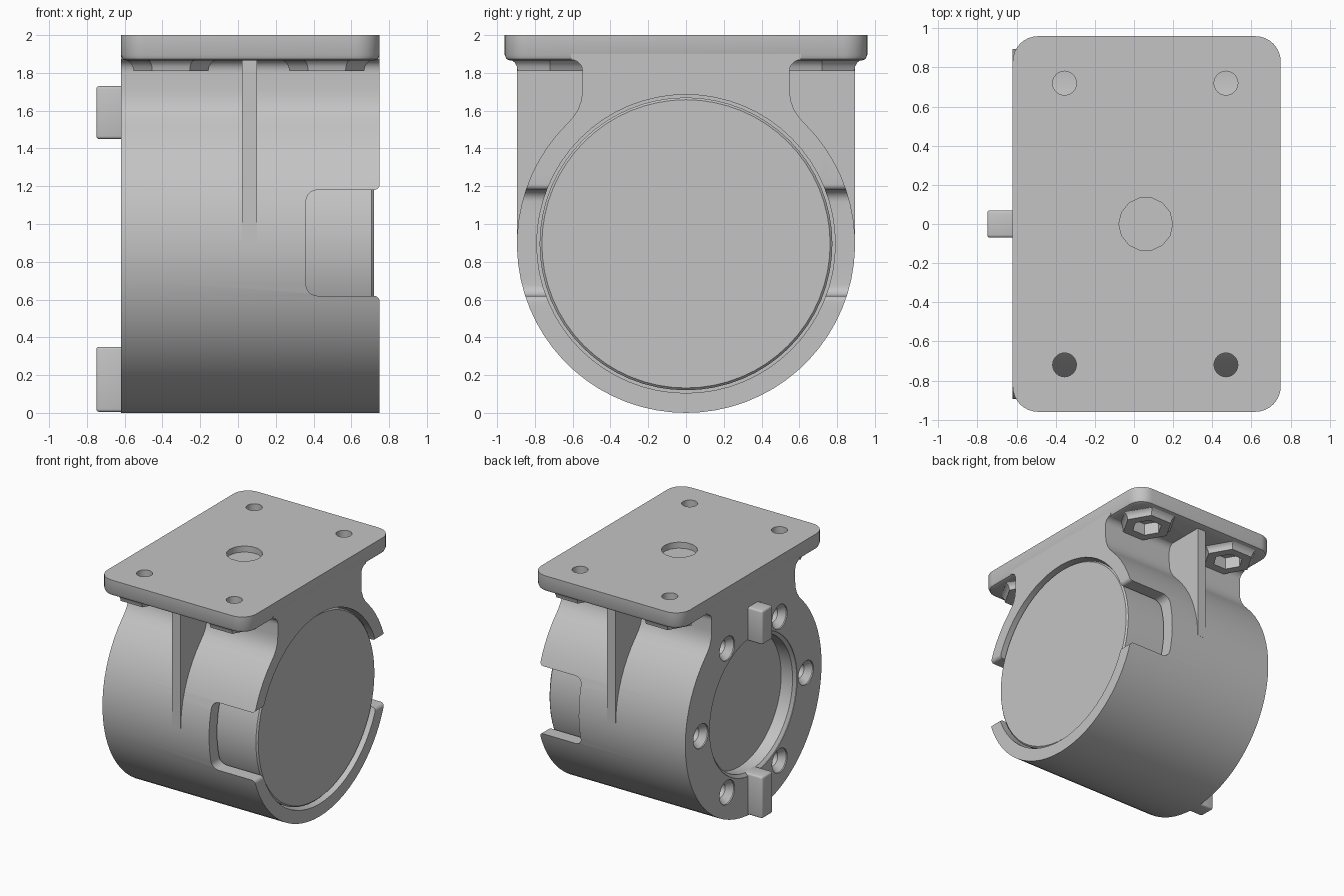
import bpy, bmesh, math
from mathutils import Vector

old = bpy.data.objects.get("Cube")
if old:
    bpy.data.objects.remove(old, do_unlink=True)

grey = bpy.data.materials.new("light_grey")
grey.use_nodes = True
colour = (0.55, 0.55, 0.55, 1)
grey.diffuse_color = colour
grey.node_tree.nodes["Principled BSDF"].inputs["Base Color"].default_value = colour

AXLE_Z, OUTER_R, BACK, FRONT = 0.895, 0.895, -0.62, 0.75
WALL = -0.49          # inner side of the back wall
PLATE_X, HOLE_Y = 0.065, 0.72
HOLE_X = (-0.355, 0.47)


def loft(name, rings):
    """Closed solid through a list of equal-length point rings."""
    bm = bmesh.new()
    loops = [[bm.verts.new(p) for p in ring] for ring in rings]
    n = len(loops[0])
    for a, b in zip(loops, loops[1:]):
        for i in range(n):
            j = (i + 1) % n
            bm.faces.new((a[i], a[j], b[j], b[i]))
    bm.faces.new(loops[0])
    bm.faces.new(loops[-1])
    bmesh.ops.recalc_face_normals(bm, faces=bm.faces)
    mesh = bpy.data.meshes.new(name)
    bm.to_mesh(mesh)
    bm.free()
    mesh.materials.append(grey)
    ob = bpy.data.objects.new(name, mesh)
    bpy.context.collection.objects.link(ob)
    return ob


def along_x(name, pts, x0, x1):
    return loft(name, [[(x, y, z) for y, z in pts] for x in (x0, x1)])


def turned_x(name, profile, y=0, z=AXLE_Z, n=64):
    """Solid of revolution about x; profile is (x, radius) pairs."""
    turn = [2 * math.pi * i / n for i in range(n)]
    return loft(name, [[(x, y + r * math.cos(t), z + r * math.sin(t)) for t in turn]
                       for x, r in profile])


def turned_z(name, profile, x, y, n):
    """Solid of revolution about z; profile is (z, radius) pairs."""
    turn = [2 * math.pi * i / n for i in range(n)]
    return loft(name, [[(x + r * math.cos(t), y + r * math.sin(t), z) for t in turn]
                       for z, r in profile])


def bake(ob):
    bpy.context.view_layer.update()
    dg = bpy.context.evaluated_depsgraph_get()
    mesh = bpy.data.meshes.new_from_object(ob.evaluated_get(dg))
    ob.modifiers.clear()
    ob.data = mesh


def cut(ob, cutter):
    mod = ob.modifiers.new("cut", "BOOLEAN")
    mod.operation, mod.solver, mod.object = "DIFFERENCE", "EXACT", cutter
    bake(ob)
    bpy.data.objects.remove(cutter, do_unlink=True)


def arc(cx, cz, r, a0, a1, n):
    return [(cx + r * math.cos(math.radians(a0 + (a1 - a0) * i / n)),
             cz + r * math.sin(math.radians(a0 + (a1 - a0) * i / n))) for i in range(n + 1)]


# Housing: round barrel that narrows to a neck and flares into the plate
half = arc(0, AXLE_Z, OUTER_R, -90, 45, 26)
half += [(0.60, 1.563), (0.572, 1.605), (0.554, 1.655), (0.548, 1.71), (0.548, 1.80)]
half += arc(0.608, 1.81, 0.06, 180, 90, 5) + [(0.608, 1.90)]
profile = half + [(-y, z) for y, z in reversed(half[1:])]
housing = along_x("housing", profile, BACK, FRONT)
cut(housing, turned_x("bore", [(WALL, 0.79), (1, 0.79)]))
cut(housing, turned_x("opening", [(-0.64, 0.575), (-0.615, 0.575), (-0.595, 0.55), (-0.4, 0.55)]))

# Side windows with rounded inner corners and eased outer lips
upper = [(1.0, 1.21), (FRONT + 0.01, 1.21)] + arc(0.72, 1.21, 0.03, 0, -90, 5)
upper += arc(0.42, 1.12, 0.06, 90, 180, 6)
window = upper + [(x, 1.8 - z) for x, z in reversed(upper)]
cut(housing, loft("window", [[(x, y, z) for x, z in window] for y in (-1.2, 1.2)]))

# Ring of countersunk screw holes in the back wall
for i in range(6):
    t = math.radians(60 * i)
    cut(housing, turned_x("screw_hole", [(-0.64, 0.1), (-0.61, 0.1), (-0.56, 0.06), (-0.45, 0.06)],
                          0.69 * math.cos(t), AXLE_Z + 0.69 * math.sin(t), 20))

# Solid core filling the bore
core = turned_x("core", [(WALL, 0.775), (0.708, 0.775), (0.72, 0.763)])


# Mounting plate
def rounded_rect(inset, z):
    hx, hy, r = 0.685 - inset, 0.96 - inset, 0.13 - inset
    pts = []
    for k, (sx, sy) in enumerate(((1, 1), (-1, 1), (-1, -1), (1, -1))):
        pts += arc(PLATE_X + sx * (hx - r), sy * (hy - r), r, 90 * k, 90 * k + 90, 8)
    return [(x, y, z) for x, y in pts]


plate = loft("mounting_plate", [rounded_rect(0.03, 1.865), rounded_rect(0.01, 1.873),
                                rounded_rect(0, 1.895), rounded_rect(0, 2.0)])
cut(plate, turned_z("centre_recess", [(1.95, 0.137), (2.1, 0.137)], 0.06, 0, 14))

# Hexagonal nut bosses with pockets and bolt holes
for x in HOLE_X:
    for y in (-HOLE_Y, HOLE_Y):
        boss = turned_z("nut_boss", [(1.81, 0.198), (1.835, 0.203), (1.855, 0.216), (1.868, 0.235)], x, y, 6)
        for part in (boss, plate):
            cut(part, turned_z("nut_pocket", [(1.7, 0.118), (1.91, 0.118)], x, y, 6))
        cut(plate, turned_z("bolt_hole", [(1.88, 0.061), (2.1, 0.061)], x, y, 24))

# Gusset ribs under the plate, front and rear
rib = [(0.895, 0.9), (0.895, 1.868), (0.5, 1.868), (0.5, 1.65), (0.62, 1.47), (0.77, 1.25), (0.84, 0.9)]
for side, label in ((-1, "front"), (1, "rear")):
    along_x(label + "_rib", [(side * y, z) for y, z in rib], 0.02, 0.10)

# Locating tabs on the back wall
for label, z0, z1 in (("lower", 0.005, 0.35), ("upper", 1.45, 1.73)):
    tab = along_x(label + "_tab", [(-0.07, z0), (0.07, z0), (0.07, z1), (-0.07, z1)], -0.75, -0.57)
    bevel = tab.modifiers.new("bevel", "BEVEL")
    bevel.width, bevel.segments = 0.015, 3
    bake(tab)

# Smooth curved surfaces, keep edges crisp
bpy.ops.object.select_all(action="DESELECT")
for ob in bpy.context.collection.objects:
    if ob.type == "MESH" and ob.data.materials and ob.data.materials[0] == grey:
        ob.select_set(True)
        bpy.context.view_layer.objects.active = ob
bpy.ops.object.shade_smooth_by_angle(angle=math.radians(30))
